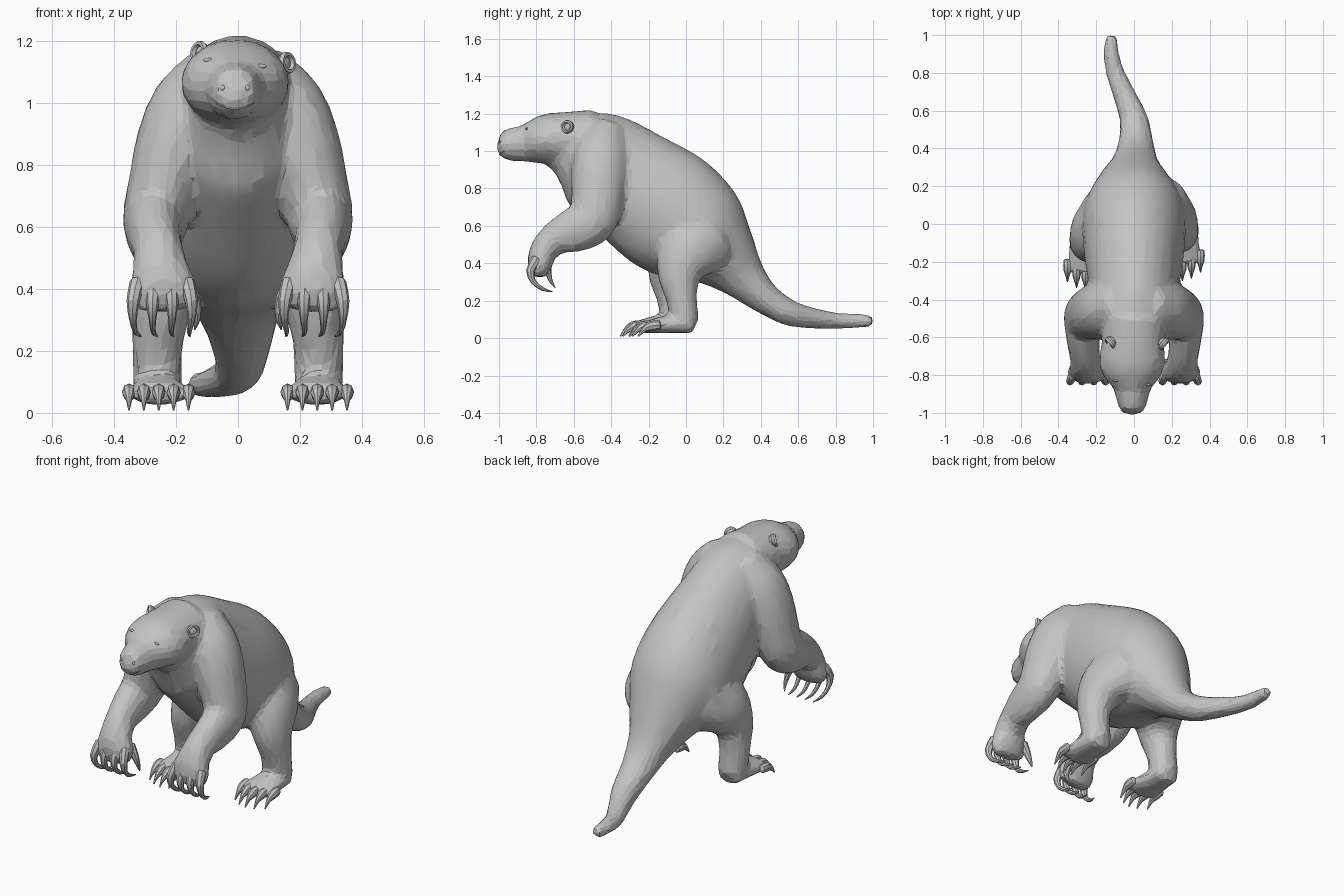
import bpy, bmesh, math
from mathutils import Vector, Matrix

cube = bpy.data.objects.get("Cube")
if cube:
    bpy.data.objects.remove(cube, do_unlink=True)

grey = bpy.data.materials.new("stone grey")
grey.use_nodes = True
colour = (0.55, 0.55, 0.55, 1)
grey.diffuse_color = colour
grey.node_tree.nodes["Principled BSDF"].inputs["Base Color"].default_value = colour


def spline(stations, steps):
    """Catmull-Rom through (x, y, z, half width, half height) stations."""
    pts = [Vector(s) for s in stations]
    pts = [pts[0] * 2 - pts[1]] + pts + [pts[-1] * 2 - pts[-2]]
    out = []
    for a, b, c, d in zip(pts, pts[1:], pts[2:], pts[3:]):
        for i in range(steps):
            t = i / steps
            out.append((b * 2 + (c - a) * t + (a * 2 - b * 5 + c * 4 - d) * t**2
                        + (b * 3 - a - c * 3 + d) * t**3) / 2)
    return out + [pts[-2]]


def loft(bm, stations, sides=20, cap=0.5, steps=4, ref=(1, 0, 0)):
    """Closed tube of elliptical rings with rounded ends."""
    rows = spline(stations, steps)
    centres = [Vector(r[:3]) for r in rows]
    n = len(rows)
    tangents = [(centres[min(i + 1, n - 1)] - centres[max(i - 1, 0)]).normalized()
                for i in range(n)]
    sections = [(centres[i], tangents[i], rows[i][3], rows[i][4]) for i in range(n)]

    def rounded(section, sign):
        c, t, w, h = section
        return [(c + t * sign * cap * min(w, h) * math.sin(a), t, w * math.cos(a), h * math.cos(a))
                for a in map(math.radians, (30, 55, 80))]

    sections = rounded(sections[0], -1)[::-1] + sections + rounded(sections[-1], 1)
    rings = []
    for c, t, w, h in sections:
        side = Vector(ref)
        side = (side - t * side.dot(t)).normalized()
        up = t.cross(side)
        rings.append([bm.verts.new(c + side * w * math.cos(a) + up * h * math.sin(a))
                      for a in (2 * math.pi * k / sides for k in range(sides))])
    faces = [bm.faces.new((p[k], p[(k + 1) % sides], q[(k + 1) % sides], q[k]))
             for p, q in zip(rings, rings[1:]) for k in range(sides)]
    faces += [bm.faces.new(rings[0][::-1]), bm.faces.new(rings[-1])]
    bmesh.ops.recalc_face_normals(bm, faces=faces)


def make(name, bm):
    mesh = bpy.data.meshes.new(name)
    bm.to_mesh(mesh)
    bm.free()
    mesh.materials.append(grey)
    obj = bpy.data.objects.new(name, mesh)
    bpy.context.collection.objects.link(obj)
    return obj


def shade(obj, angle):
    bpy.ops.object.select_all(action='DESELECT')
    obj.select_set(True)
    bpy.context.view_layer.objects.active = obj
    bpy.ops.object.shade_smooth_by_angle(angle=math.radians(angle))


def placed(stations, s, dy=0):
    """Mirror stations to side s and shift them along y."""
    return [(x * s, y + dy, z, w, h) for x, y, z, w, h in stations]


body_bm = bmesh.new()
# Torso and tail
loft(body_bm, [
    (0, -.65, 1.03, .14, .15), (0, -.505, .965, .2, .265), (0, -.315, .835, .24, .305),
    (0, -.1, .68, .27, .335), (0, .07, .56, .265, .295), (0, .2, .44, .2, .2),
    (.005, .31, .32, .13, .125), (.01, .42, .215, .095, .086), (0, .55, .136, .076, .07),
    (-.05, .68, .106, .06, .056), (-.1, .8, .092, .05, .044),
    (-.12, .9, .092, .042, .04), (-.12, .975, .092, .034, .034)], sides=28, cap=.9)
# Neck, skull and muzzle
loft(body_bm, [
    (0, -.5, 1.07, .17, .15), (-.005, -.62, 1.065, .165, .145), (-.01, -.73, 1.065, .175, .137),
    (-.01, -.81, 1.05, .148, .117), (-.01, -.87, 1.04, .1, .097),
    (-.01, -.93, 1.037, .084, .091), (-.01, -.972, 1.045, .07, .078)], sides=28, cap=.5)

arm = [(.08, -.42, 1.1, .1, .11), (.15, -.45, .99, .13, .145), (.2, -.465, .87, .13, .15),
       (.24, -.475, .74, .115, .14), (.265, -.5, .63, .108, .13), (.27, -.6, .577, .09, .12),
       (.26, -.695, .535, .08, .092), (.25, -.76, .47, .09, .075),
       (.242, -.78, .4, .112, .068), (.238, -.787, .35, .1, .05)]
leg = [(.14, .11, .54, .14, .18), (.205, .01, .45, .135, .165), (.245, -.035, .34, .1, .12),
       (.26, -.025, .22, .082, .085), (.26, -.005, .09, .08, .075)]
foot = [(.26, .025, .07, .075, .045), (.26, -.07, .075, .085, .05),
        (.255, -.15, .068, .1, .043), (.255, -.2, .062, .102, .033)]
SIDES = ((1, 0, "left"), (-1, -.05, "right"))
for s, dy, side in SIDES:
    loft(body_bm, placed(arm, s))
    loft(body_bm, placed(leg, s, dy))
    loft(body_bm, placed(foot, s, dy))

# Fuse the masses into one faceted skin
body = make("body", body_bm)
remesh = body.modifiers.new("fuse", 'REMESH')
remesh.mode = 'VOXEL'
remesh.voxel_size = 0.016
smooth = body.modifiers.new("soften", 'SMOOTH')
smooth.factor = 0.5
smooth.iterations = 7
facets = body.modifiers.new("facets", 'DECIMATE')
facets.ratio = 0.1
depsgraph = bpy.context.evaluated_depsgraph_get()
skin = bpy.data.meshes.new_from_object(body.evaluated_get(depsgraph))
body.modifiers.clear()
body.data = skin
skin.materials.clear()
skin.materials.append(grey)
shade(body, 10)

# Fingers and toes ending in curved claws
for s, dy, side in SIDES:
    bm = bmesh.new()
    for i in range(4):
        x = .165 + .053 * i
        bow = (i - 1.5) * .01
        loft(bm, placed([(x, -.80, .42, .026, .028), (x + bow, -.832, .36, .021, .023),
                         (x + bow, -.815, .3, .012, .014), (x + bow / 2, -.765, .262, .008, .01),
                         (x - .01, -.715, .248, .003, .003)], s), sides=8, steps=2)
    loft(bm, placed([(.17, -.74, .42, .026, .026), (.142, -.74, .37, .02, .02),
                     (.13, -.725, .31, .011, .011), (.14, -.7, .27, .003, .003)], s),
         sides=8, steps=2)
    shade(make(side + "_hand_claws", bm), 30)

    bm = bmesh.new()
    for i in range(5):
        x = .16 + .048 * i
        y = .025 - .045 * math.sin(math.pi * i / 4)
        loft(bm, placed([(x, -.17 + y, .07, .022, .025), (x, -.215 + y, .064, .022, .026),
                         (x, -.25 + y, .045, .011, .014), (x, -.28 + y, .01, .003, .004)], s, dy),
             sides=8, steps=2)
    shade(make(side + "_foot_claws", bm), 30)


# Ears: a cupped disc inside a rolled rim
def ear(name, centre, facing):
    bm = bmesh.new()
    turn = Vector(facing).to_track_quat('Z', 'Y').to_matrix().to_4x4()
    place = Matrix.Translation(centre) @ turn
    bmesh.ops.create_uvsphere(bm, u_segments=14, v_segments=8, radius=.032,
                              matrix=place @ Matrix.Translation((0, 0, -.014))
                              @ Matrix.Diagonal((1, 1, .5, 1)))
    rim = []
    for i in range(14):
        a = 2 * math.pi * i / 14
        spin = place @ Matrix.Rotation(a, 4, 'Z')
        rim.append([bm.verts.new(spin @ Vector((.028 + .009 * math.cos(b), 0, .013 * math.sin(b))))
                    for b in (math.pi * k / 3 for k in range(6))])
    faces = [bm.faces.new((rim[i][k], rim[i][(k + 1) % 6],
                           rim[(i + 1) % 14][(k + 1) % 6], rim[(i + 1) % 14][k]))
             for i in range(14) for k in range(6)]
    bmesh.ops.recalc_face_normals(bm, faces=faces)
    shade(make(name, bm), 40)


ear("left_ear", (.158, -.635, 1.13), (.75, -.6, .1))
ear("right_ear", (-.125, -.63, 1.165), (-.75, -.6, .2))


# Facial details set onto the skin
def on_face(x, z):
    hit, point, normal, index = body.ray_cast(Vector((x, -2, z)), Vector((0, 1, 0)))
    return point if hit else Vector((x, -.95, z))


def bead(name, x, z, scale):
    bm = bmesh.new()
    bmesh.ops.create_uvsphere(bm, u_segments=10, v_segments=6, radius=1,
                              matrix=Matrix.Translation(on_face(x, z)) @ Matrix.Diagonal((*scale, 1)))
    shade(make(name, bm), 40)


for s, dy, side in SIDES:
    bead(side + "_eye", -.01 + s * .085, 1.13 - s * .01, (.018, .006, .007))
    bead(side + "_nostril", -.01 + s * .04, 1.05, (.008, .005, .009))

bm = bmesh.new()
lip = []
for i in range(7):
    u = i / 3 - 1
    lip.append((*on_face(-.01 + u * .058, .982 + .018 * u * u), .003, .004))
loft(bm, lip, sides=6, steps=2, ref=(0, 0, 1))
shade(make("mouth_line", bm), 40)
